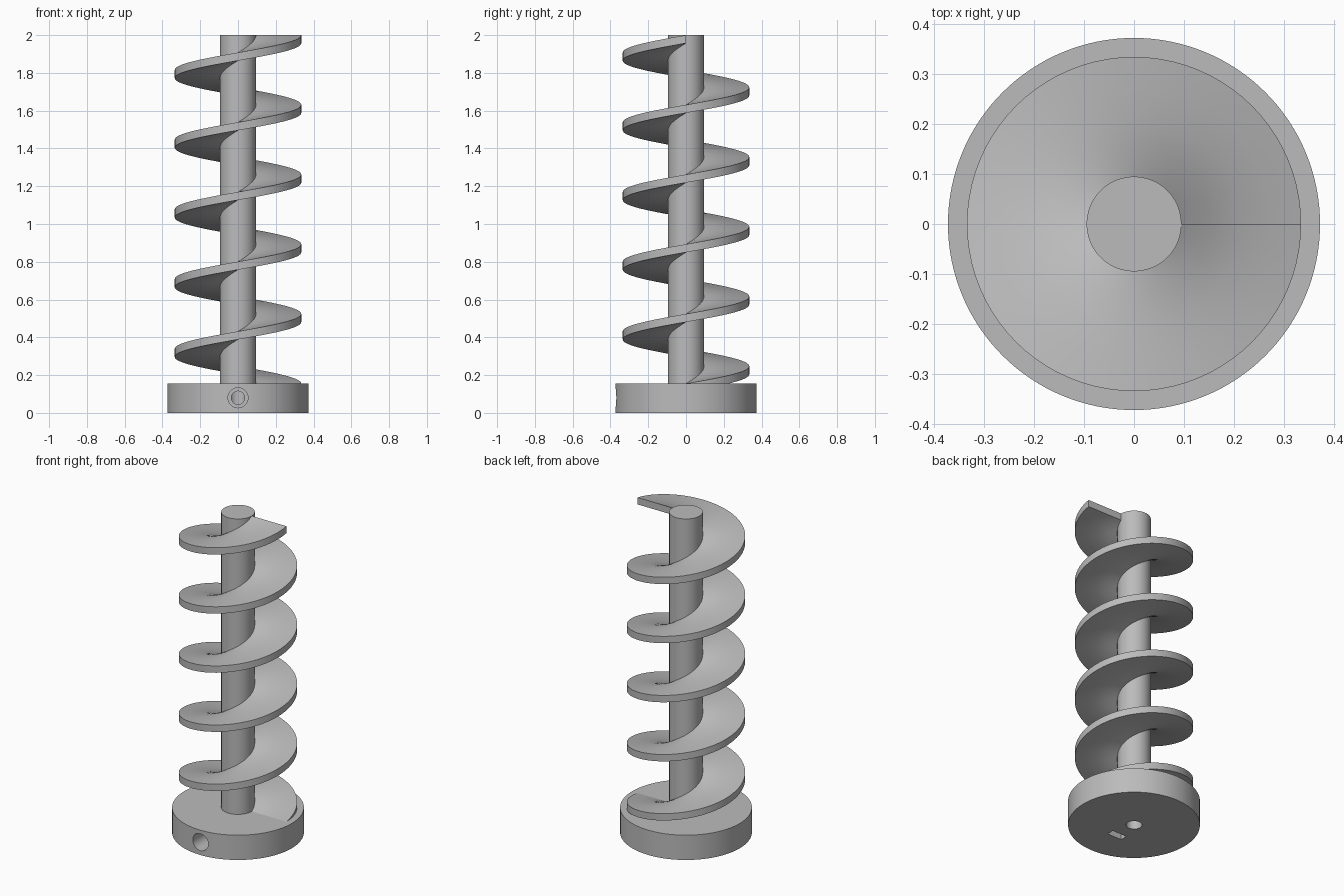
import bpy, bmesh, math
from mathutils import Matrix

cube = bpy.data.objects.get("Cube")
if cube:
    bpy.data.objects.remove(cube, do_unlink=True)

# Main dimensions
BASE_R, BASE_H = 0.373, 0.155
SHAFT_R, TOP = 0.095, 2.0
BLADE_R, BLADE_T = 0.335, 0.043
TURNS, STEPS = 5, 80

grey = bpy.data.materials.new("plain grey")
grey.use_nodes = True
colour = (0.5, 0.5, 0.5, 1)
grey.diffuse_color = colour
grey.node_tree.nodes["Principled BSDF"].inputs["Base Color"].default_value = colour


def make_object(name, bm):
    bmesh.ops.recalc_face_normals(bm, faces=bm.faces)
    mesh = bpy.data.meshes.new(name)
    bm.to_mesh(mesh)
    bm.free()
    mesh.materials.append(grey)
    obj = bpy.data.objects.new(name, mesh)
    bpy.context.collection.objects.link(obj)
    return obj


def cylinder(name, radius, start, end, axis="Z", z=0, sides=96):
    """Cylinder from start to end along Z, or along Y at height z."""
    bm = bmesh.new()
    bmesh.ops.create_cone(bm, cap_ends=True, segments=sides, radius1=radius,
                          radius2=radius, depth=end - start)
    bmesh.ops.translate(bm, verts=bm.verts, vec=(0, 0, (start + end) / 2))
    if axis == "Y":
        bm.transform(Matrix.Translation((0, 0, z)) @ Matrix.Rotation(-math.pi / 2, 4, "X"))
    return make_object(name, bm)


def box(name, size, centre):
    bm = bmesh.new()
    bmesh.ops.create_cube(bm, size=1)
    bm.transform(Matrix.Translation(centre) @ Matrix.Diagonal((*size, 1)))
    return make_object(name, bm)


def cut(target, cutter):
    cutter.hide_render = True
    mod = target.modifiers.new("cut", "BOOLEAN")
    mod.operation, mod.solver, mod.object = "DIFFERENCE", "EXACT", cutter
    bpy.context.view_layer.objects.active = target
    bpy.ops.object.modifier_apply(modifier=mod.name)
    bpy.data.objects.remove(cutter, do_unlink=True)


def shade(obj):
    bpy.ops.object.select_all(action="DESELECT")
    obj.select_set(True)
    bpy.context.view_layer.objects.active = obj
    bpy.ops.object.shade_smooth_by_angle(angle=math.radians(35))


# Base collar with drive socket, recessed set-screw hole and nut slot
base = cylinder("base_collar", BASE_R, 0, BASE_H, sides=128)
cut(base, cylinder("socket_cutter", 0.045, -0.1, 0.135, sides=48))
cut(base, cylinder("screw_head_cutter", 0.053, -0.5, -0.25, "Y", 0.08, 48))
cut(base, cylinder("screw_cutter", 0.035, -0.3, 0, "Y", 0.08, 48))
cut(base, box("nut_slot_cutter", (0.1, 0.045, 0.24), (0, -0.15, 0.01)))

# Central shaft
shaft = cylinder("shaft", SHAFT_R, BASE_H - 0.01, TOP)

# Spiral blade: a flat radial section swept up a right-handed helix
radii = [0.09 + (BLADE_R - 0.09) * i / 4 for i in range(5)]
section = [(r, 0) for r in radii] + [(r, -BLADE_T) for r in reversed(radii)]
bm = bmesh.new()
rings = []
for i in range(TURNS * STEPS + 1):
    angle = math.tau * i / STEPS
    z = BASE_H + (TOP - BASE_H) * i / (TURNS * STEPS)
    rings.append([bm.verts.new((r * math.cos(angle), r * math.sin(angle), z + dz))
                  for r, dz in section])
n = len(section)
for low, high in zip(rings, rings[1:]):
    for j in range(n):
        k = (j + 1) % n
        bm.faces.new((low[j], low[k], high[k], high[j]))
bm.faces.new(rings[0])
bm.faces.new(rings[-1])
blade = make_object("spiral_blade", bm)

for part in (base, shaft, blade):
    shade(part)
